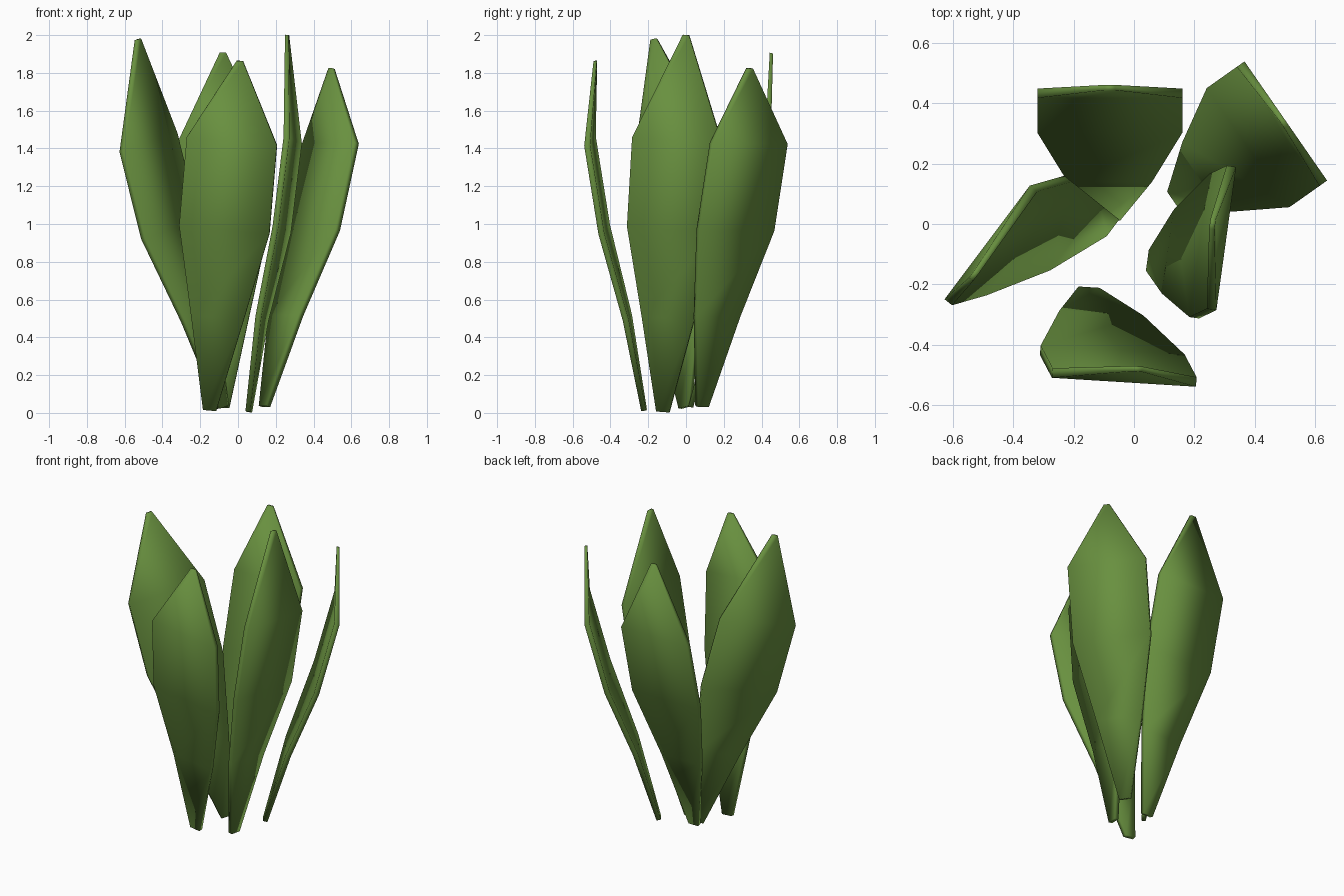
import bpy, bmesh
from mathutils import Vector

if "Cube" in bpy.data.objects:
    bpy.data.objects.remove(bpy.data.objects["Cube"])

green = bpy.data.materials.new("leaf_green")
green.diffuse_color = (0.14, 0.28, 0.05, 1)
green.use_nodes = True
green.node_tree.nodes["Principled BSDF"].inputs["Base Color"].default_value = green.diffuse_color

# leaf sections: distance along the stem line, outward bow, half width, half thickness
BODY = [(0.0, 0.0, 0.035, 0.013), (0.50, 0.02, 0.14, 0.016),
        (0.98, 0.077, 0.24, 0.016), (1.455, 0.087, 0.24, 0.016)]


def leaf(name, base, tip, across):
    base, tip = Vector(base), Vector(tip)
    length = (tip - base).length
    up = (tip - base).normalized()
    side = Vector(across)
    side = (side - up * side.dot(up)).normalized()
    out = up.cross(side)
    bm = bmesh.new()
    rings = []
    # four-sided sections from the foot to the blunt tip
    for s, bow, w, t in BODY + [(length, 0.0, 0.017, 0.009)]:
        c = base + up * s + out * bow
        rings.append([bm.verts.new(c + side * w * a + out * t * b)
                      for a, b in ((-1, -1), (1, -1), (1, 1), (-1, 1))])
    for lo, hi in zip(rings, rings[1:]):
        for i in range(4):
            j = (i + 1) % 4
            bm.faces.new((lo[i], lo[j], hi[j], hi[i]))
    bm.faces.new(rings[0][::-1])
    bm.faces.new(rings[-1])
    bmesh.ops.recalc_face_normals(bm, faces=bm.faces[:])
    for f in bm.faces:
        f.smooth = True
    me = bpy.data.meshes.new(name)
    bm.to_mesh(me)
    bm.free()
    me.materials.append(green)
    bpy.context.collection.objects.link(bpy.data.objects.new(name, me))


# five leaves: foot, tip, direction across the blade
leaf("back_leaf", (-0.08, 0.025, 0.03), (-0.08, 0.452, 1.905), (1, 0, 0))
leaf("left_leaf", (-0.08, -0.005, 0.03), (-0.53, -0.17, 1.978), (0.285, 0.385, 0.12))
leaf("front_leaf", (-0.15, -0.222, 0.014), (0.01, -0.48, 1.863), (-0.49, 0.03, 0.05))
leaf("right_leaf", (0.057, -0.122, 0.006), (0.26, 0.0, 2.0), (-0.065, -0.48, 0.05))
leaf("back_right_leaf", (0.14, 0.085, 0.034), (0.495, 0.337, 1.823), (0.27, -0.39, 0))
